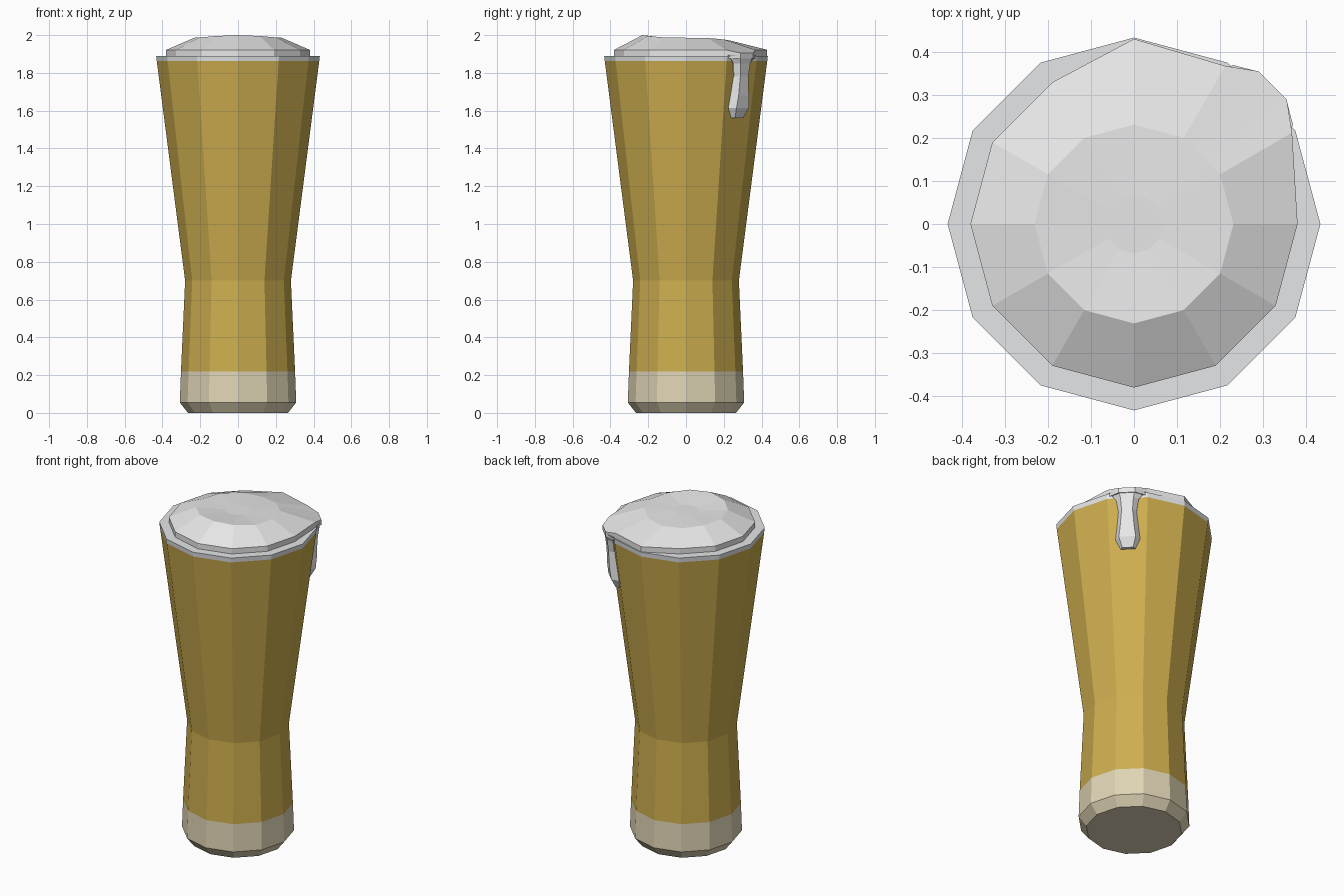
import bpy, math
from mathutils import Vector

if "Cube" in bpy.data.objects:
    bpy.data.objects.remove(bpy.data.objects["Cube"])


def material(name, rgb):
    m = bpy.data.materials.new(name)
    m.diffuse_color = (*rgb, 1)
    m.use_nodes = True
    m.node_tree.nodes["Principled BSDF"].inputs["Base Color"].default_value = m.diffuse_color
    return m


BASE = material("pale glass base", (0.74, 0.66, 0.46))
BEER = material("amber beer", (0.61, 0.42, 0.077))
FOAM = material("white foam", (0.8, 0.8, 0.8))
RIM = material("clear rim", (0.77, 0.79, 0.8))


def loft(name, rings, mats, rule=lambda i: 0, cap_start=True, cap_end=True):
    """Skin a stack of equal-length closed rings (counter-clockwise, going up)."""
    n = len(rings[0])
    verts = [v for ring in rings for v in ring]
    faces, idx = [], []
    for i in range(len(rings) - 1):
        for j in range(n):
            k = (j + 1) % n
            faces.append((i * n + j, i * n + k, (i + 1) * n + k, (i + 1) * n + j))
            idx.append(rule(i))
    if cap_start:
        faces.append(tuple(reversed(range(n))))
        idx.append(rule(0))
    if cap_end:
        faces.append(tuple(range((len(rings) - 1) * n, len(rings) * n)))
        idx.append(rule(len(rings) - 2))
    me = bpy.data.meshes.new(name)
    me.from_pydata(verts, [], faces)
    for m in mats:
        me.materials.append(m)
    me.polygons.foreach_set("material_index", idx)
    ob = bpy.data.objects.new(name, me)
    bpy.context.collection.objects.link(ob)
    return ob


def polar(deg, r, z):
    a = math.radians(deg)
    return (r * math.cos(a), r * math.sin(a), z)


# Twelve-sided glass: pale base, beer-filled body, clear rim
profile = [(0.265, 0), (0.308, 0.055), (0.302, 0.22), (0.28, 0.70),
           (0.43, 1.862), (0.433, 1.89), (0.36, 1.89)]
loft("glass", [[polar(30 * j, r, z) for j in range(12)] for r, z in profile],
     [BASE, BEER, RIM], lambda i: (0, 0, 1, 1, 2, 2)[i], cap_end=False)

# Foam head, overflowing at the back right
angles = [0, 30, 39.2, 50.8] + list(range(60, 360, 30))
spill = {30: 0.424, 39.2: 0.458, 50.8: 0.458, 60: 0.424, 90: 0.43}


def chord(a, r):
    """Radius on a 12-gon edge for any angle."""
    return r * math.cos(math.radians(15)) / math.cos(math.radians(a % 30 - 15))


def crest(a):
    return 1.986 - 0.014 * math.sin(math.radians(a)) ** 3


foam = [
    [polar(a, spill.get(a, 0.38), 1.875 if 30 <= a <= 60 else 1.885) for a in angles],
    [polar(a, spill.get(a, 0.38), 1.905 if 30 < a < 60 else 1.922) for a in angles],
    [polar(a, chord(a, 0.231), crest(a)) for a in angles],
    [polar(a, chord(a, 0.068), 1.98) for a in angles],
]
loft("foam_head", foam, [FOAM])

# Foam drip running down the flat side at 45 degrees
out = Vector((1, 1, 0)).normalized()
side = Vector((-1, 1, 0)).normalized()


def drip_ring(z, back, front, thick):
    wall = (0.28 + 0.153 * (z - 0.70) / 1.19) * math.cos(math.radians(15))
    pts = [(-0.02, -back), (0.004, -back), (thick, -front),
           (thick, front), (0.004, back), (-0.02, back)]
    return [tuple(out * (wall + d) + side * s + Vector((0, 0, z))) for d, s in pts]


levels = [(1.56, 0.04, 0.03, 0.02), (1.615, 0.068, 0.046, 0.04),
          (1.68, 0.06, 0.038, 0.04), (1.78, 0.05, 0.03, 0.032),
          (1.85, 0.062, 0.036, 0.032), (1.895, 0.1, 0.046, 0.036)]
loft("foam_drip", [drip_ring(*l) for l in levels], [FOAM])
